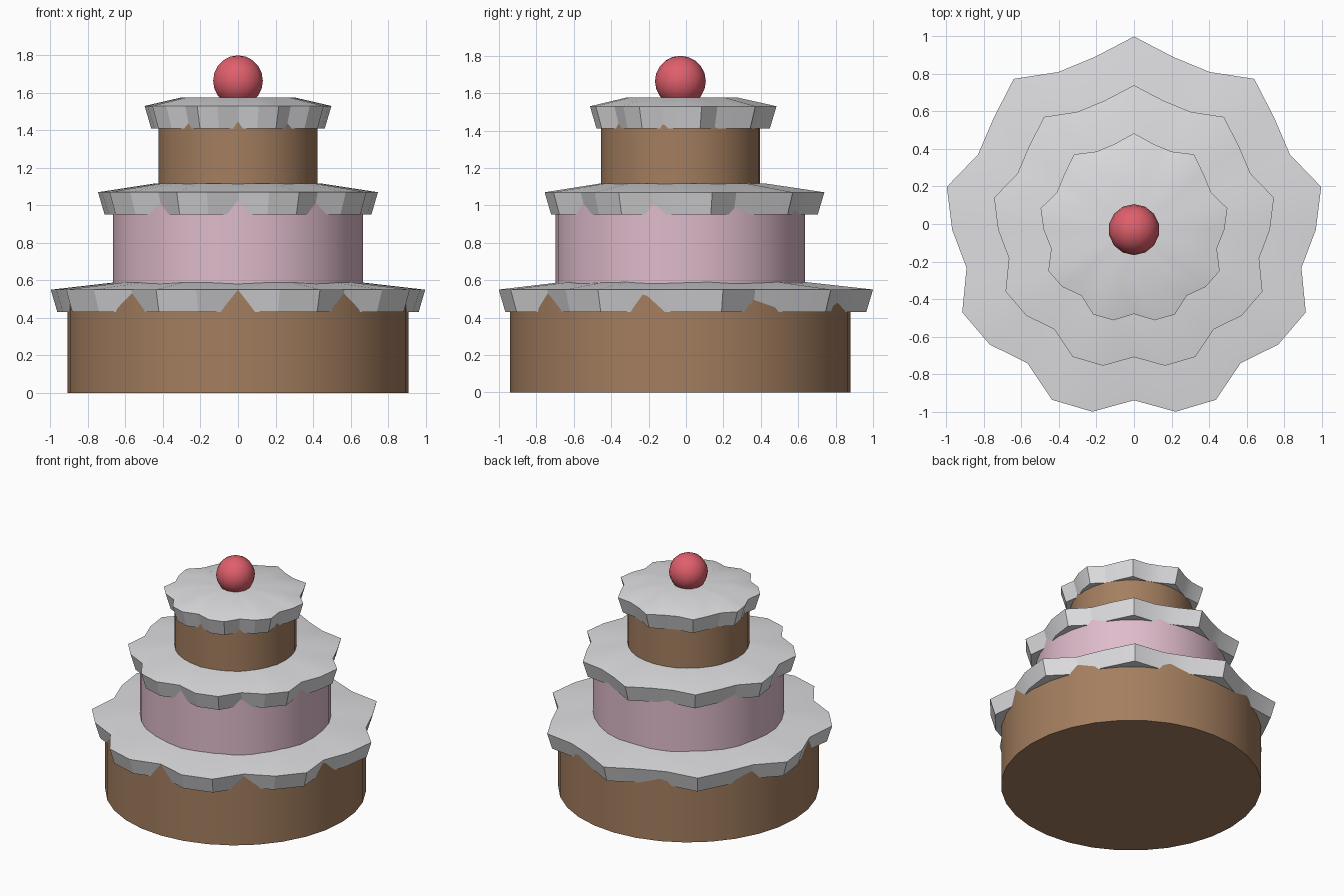
import bpy, bmesh
from math import sin, cos, tau, radians

if "Cube" in bpy.data.objects:
    bpy.data.objects.remove(bpy.data.objects["Cube"])

CENTRE_Y = -0.03


def material(name, rgb):
    mat = bpy.data.materials.new(name)
    mat.use_nodes = True
    colour = (*rgb, 1)
    mat.diffuse_color = colour
    mat.node_tree.nodes["Principled BSDF"].inputs["Base Color"].default_value = colour
    return mat


sponge = material("brown sponge", (0.37, 0.21, 0.115))
pink = material("pink sponge", (0.74, 0.50, 0.60))
cream = material("white icing", (0.73, 0.73, 0.75))
red = material("cherry red", (0.74, 0.115, 0.15))


def finish(obj, name, mat, angle):
    obj.name = obj.data.name = name
    obj.data.materials.append(mat)
    bpy.ops.object.select_all(action="DESELECT")
    obj.select_set(True)
    bpy.context.view_layer.objects.active = obj
    bpy.ops.object.shade_smooth_by_angle(angle=radians(angle))


def cake_tier(name, radius, bottom, top, mat):
    bpy.ops.mesh.primitive_cylinder_add(
        vertices=32, radius=radius, depth=top - bottom,
        location=(0, CENTRE_Y, (bottom + top) / 2))
    finish(bpy.context.object, name, mat, 30)


def icing_cap(name, radius, wave, rim):
    """Scalloped slab: inset underside, flared rim, gently raised top."""
    sides, lobes = 28, 9
    bm = bmesh.new()

    def ring(scale, inset, z):
        verts = []
        for k in range(sides):
            a = tau * k / sides
            r = (radius + wave * cos(lobes * a)) * scale - inset
            verts.append(bm.verts.new((r * sin(a), r * cos(a), z)))
        return verts

    under = ring(1, 0.036, rim - 0.12)
    edge = ring(1, 0, rim)
    crown = ring(0.6, 0, rim + 0.046)
    middle = bm.verts.new((0, 0, rim + 0.046))
    for k in range(sides):
        n = (k + 1) % sides
        for low, high in ((under, edge), (edge, crown)):
            bm.faces.new((low[k], low[n], high[n], high[k]))
        bm.faces.new((crown[k], crown[n], middle))
    bm.faces.new(under)
    bmesh.ops.recalc_face_normals(bm, faces=bm.faces)
    mesh = bpy.data.meshes.new(name)
    bm.to_mesh(mesh)
    bm.free()
    obj = bpy.data.objects.new(name, mesh)
    obj.location.y = CENTRE_Y
    bpy.context.collection.objects.link(obj)
    finish(obj, name, cream, 20)


# Three tiers, each with its icing
cake_tier("bottom_tier", 0.91, 0, 0.55, sponge)
icing_cap("bottom_icing", 0.97, 0.06, 0.55)
cake_tier("middle_tier", 0.667, 0.56, 1.07, pink)
icing_cap("middle_icing", 0.725, 0.045, 1.07)
cake_tier("top_tier", 0.425, 1.08, 1.53, sponge)
icing_cap("top_icing", 0.482, 0.032, 1.53)

# Cherry sunk slightly into the top icing
bpy.ops.mesh.primitive_uv_sphere_add(
    segments=14, ring_count=10, radius=0.136, location=(0, CENTRE_Y, 1.664))
finish(bpy.context.object, "cherry", red, 60)
